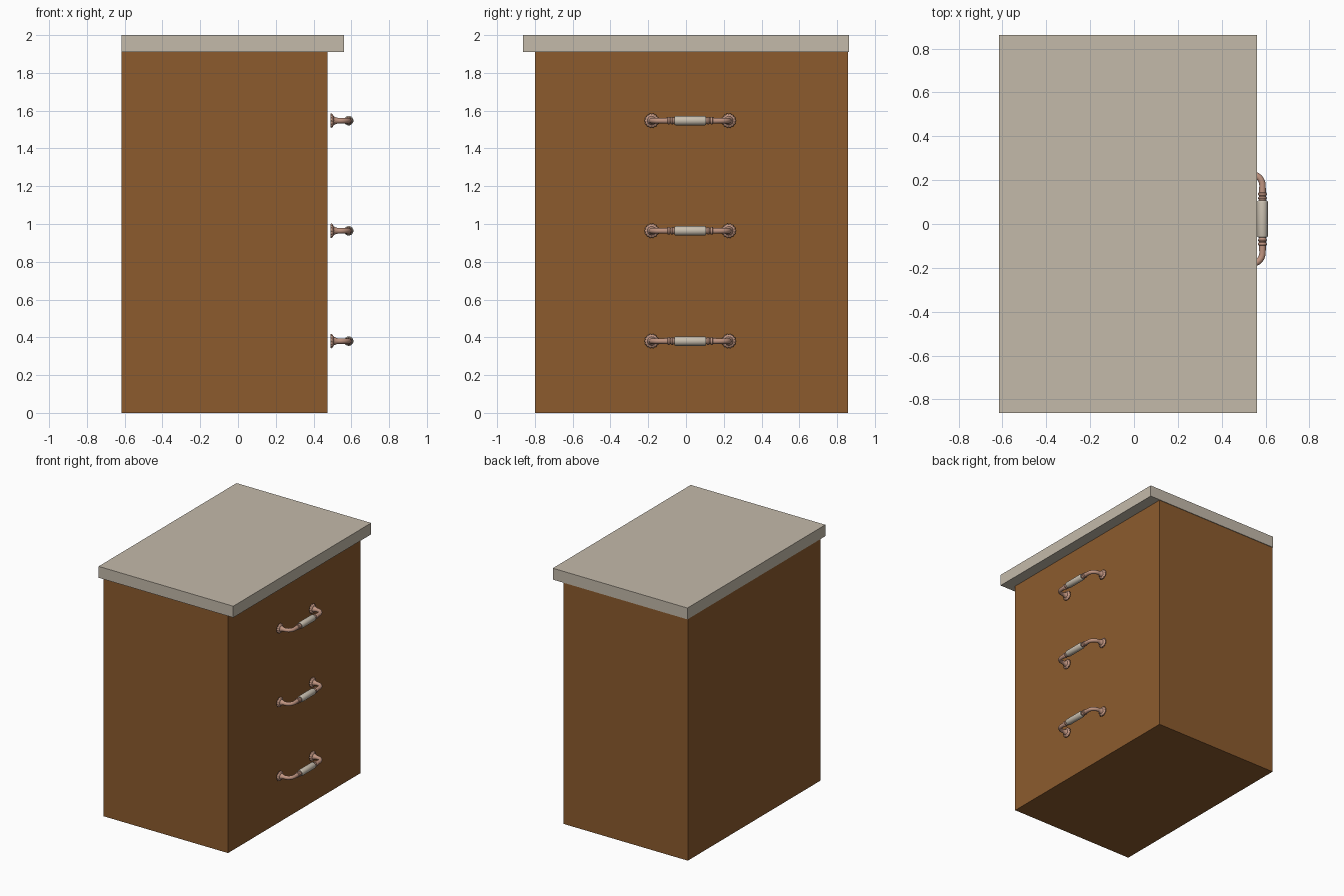
import bpy, bmesh, math
from mathutils import Vector

if "Cube" in bpy.data.objects:
    bpy.data.objects.remove(bpy.data.objects["Cube"])


def material(name, rgb):
    m = bpy.data.materials.new(name)
    m.diffuse_color = (*rgb, 1)
    m.use_nodes = True
    m.node_tree.nodes["Principled BSDF"].inputs["Base Color"].default_value = m.diffuse_color
    return m


WOOD = material("brown wood", (0.262, 0.105, 0.027))
STONE = material("beige stone", (0.552, 0.491, 0.402))
COPPER = material("pale copper", (0.53, 0.30, 0.22))
CERAMIC = material("cream ceramic", (0.58, 0.52, 0.43))


def finish(bm, name, mat, smooth=False):
    bmesh.ops.recalc_face_normals(bm, faces=bm.faces)
    me = bpy.data.meshes.new(name)
    bm.to_mesh(me)
    bm.free()
    me.materials.append(mat)
    ob = bpy.data.objects.new(name, me)
    bpy.context.collection.objects.link(ob)
    if smooth:
        bpy.ops.object.select_all(action='DESELECT')
        ob.select_set(True)
        bpy.context.view_layer.objects.active = ob
        bpy.ops.object.shade_smooth_by_angle(angle=math.radians(40))
    return ob


def box(name, lo, hi, mat):
    bm = bmesh.new()
    bmesh.ops.create_cube(bm, size=1)
    for v in bm.verts:
        v.co = Vector([(a + b) / 2 + c * (b - a) for a, b, c in zip(lo, hi, v.co)])
    return finish(bm, name, mat)


def tube(bm, stations, side, cy, cz, sides=24, lobes=0):
    """Sweep circles along (x, y, radius) stations lying in a level plane."""
    rings = []
    pts = [Vector((x, cy + side * y, cz)) for x, y, r in stations]
    for i, p in enumerate(pts):
        t = (pts[min(i + 1, len(pts) - 1)] - pts[max(i - 1, 0)]).normalized()
        n = Vector((-t.y, t.x, 0))
        ring = []
        for k in range(sides):
            a = 2 * math.pi * k / sides
            r = stations[i][2] * (1 + (0.06 * math.cos(lobes * a) if lobes else 0))
            ring.append(bm.verts.new(p + r * (math.cos(a) * n + math.sin(a) * Vector((0, 0, 1)))))
        rings.append(ring)
    for a, b in zip(rings, rings[1:]):
        for k in range(sides):
            j = (k + 1) % sides
            bm.faces.new((a[k], a[j], b[j], b[k]))
    bm.faces.new(rings[0])
    bm.faces.new(rings[-1])


# Cabinet body and worktop
box("cabinet_body", (-0.616, -0.80, 0), (0.473, 0.857, 1.91), WOOD)
box("worktop", (-0.616, -0.862, 1.91), (0.562, 0.862, 2.0), STONE)

# Handles: scalloped foot, bent arm with collars, ceramic grip
BAR_X, LEG_Y, BEND, CY = 0.586, 0.204, 0.05, 0.0225
foot = [(0.489, LEG_Y, 0.035), (0.493, LEG_Y, 0.037), (0.498, LEG_Y, 0.036),
        (0.502, LEG_Y, 0.031), (0.507, LEG_Y, 0.023)]
arm = [(0.503, LEG_Y, 0.025), (0.511, LEG_Y, 0.021), (0.52, LEG_Y, 0.017), (0.53, LEG_Y, 0.0145)]
for k in range(9):
    a = math.pi / 2 * k / 8
    arm.append((BAR_X - BEND + BEND * math.sin(a), LEG_Y - BEND + BEND * math.cos(a), 0.0145))
arm += [(BAR_X, y, r) for y, r in (
    (0.125, 0.0155), (0.121, 0.0155), (0.119, 0.019), (0.114, 0.0205), (0.109, 0.019),
    (0.106, 0.0155), (0.103, 0.0155), (0.100, 0.019), (0.095, 0.0205), (0.090, 0.018),
    (0.086, 0.0155), (0.078, 0.0155))]
grip = [(BAR_X, y, r) for y, r in (
    (-0.084, 0.020), (-0.081, 0.0235), (-0.076, 0.025), (0.076, 0.025),
    (0.081, 0.0235), (0.084, 0.020))]

for i, z in enumerate((0.38, 0.964, 1.547), 1):
    bm = bmesh.new()
    for side in (-1, 1):
        tube(bm, foot, side, CY, z, sides=72, lobes=14)
        tube(bm, arm, side, CY, z)
    finish(bm, f"handle_arms_{i}", COPPER, True)
    bm = bmesh.new()
    tube(bm, grip, 1, CY, z, sides=32)
    finish(bm, f"handle_grip_{i}", CERAMIC, True)
